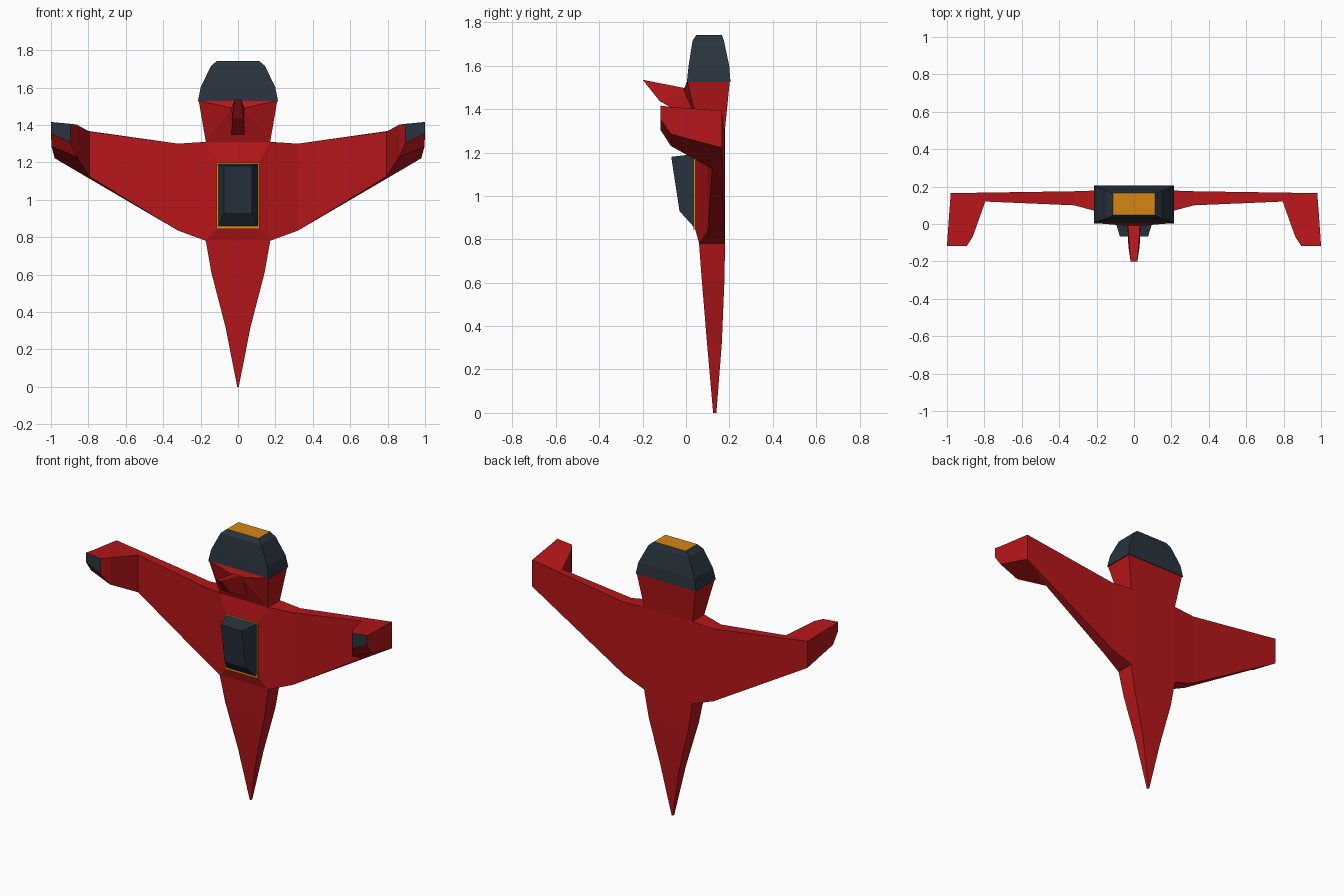
import bpy, bmesh

if "Cube" in bpy.data.objects:
    bpy.data.objects.remove(bpy.data.objects["Cube"])


def material(name, rgb):
    m = bpy.data.materials.new(name)
    m.diffuse_color = (*rgb, 1)
    m.use_nodes = True
    m.node_tree.nodes["Principled BSDF"].inputs["Base Color"].default_value = m.diffuse_color
    return m


RED = material("red_paint", (0.47, 0.008, 0.01))
DARK = material("dark_grey", (0.022, 0.034, 0.048))
GOLD = material("amber", (0.68, 0.24, 0.008))


def finish(name, bm, mats, mirror=False):
    bmesh.ops.recalc_face_normals(bm, faces=bm.faces)
    me = bpy.data.meshes.new(name)
    bm.to_mesh(me)
    bm.free()
    for m in mats:
        me.materials.append(m)
    ob = bpy.data.objects.new(name, me)
    bpy.context.collection.objects.link(ob)
    if mirror:
        ob.modifiers.new("Mirror", 'MIRROR').use_axis = (True, False, False)
    return ob


def loft(name, sections, mats, mirror=False):
    """Skin matching point loops; the end cap takes the last material."""
    bm = bmesh.new()
    rings = [[bm.verts.new(p) for p in s] for s in sections]
    for a, b in zip(rings, rings[1:]):
        for i in range(len(a)):
            j = (i + 1) % len(a)
            bm.faces.new((a[i], a[j], b[j], b[i]))
    bm.faces.new(rings[0])
    bm.faces.new(rings[-1]).material_index = len(mats) - 1
    return finish(name, bm, mats, mirror)


def hull(name, half_points, mats):
    """Convex solid from points mirrored over x = 0."""
    bm = bmesh.new()
    for x, y, z in half_points:
        bm.verts.new((x, y, z))
        bm.verts.new((-x, y, z))
    bmesh.ops.convex_hull(bm, input=bm.verts[:])
    bmesh.ops.dissolve_limit(bm, angle_limit=0.01, verts=bm.verts[:], edges=bm.edges[:])
    return finish(name, bm, mats)


def flat(z, hx, y0, y1):
    """Horizontal rectangle."""
    return [(-hx, y0, z), (hx, y0, z), (hx, y1, z), (-hx, y1, z)]


def upright(y, hx, z0, z1):
    """Rectangle facing the front."""
    return [(-hx, y, z0), (hx, y, z0), (hx, y, z1), (-hx, y, z1)]


# Nose and body
loft("fuselage", [flat(0, .004, .125, .14), flat(.32, .067, .097, .165),
                  flat(.61, .142, .073, .177), flat(.78, .172, .06, .18),
                  flat(1.31, .172, .06, .18)], [RED])

# Raised cockpit surround, amber frame and canopy
loft("cockpit_surround", [upright(.061, .172, .78, 1.31),
                          upright(.042, .113, .847, 1.2)], [RED])
loft("canopy_frame", [upright(.05, .115, .845, 1.2),
                      upright(.034, .115, .845, 1.2)], [GOLD])
loft("canopy", [upright(.04, .108, .852, 1.193),
                [(-.075, -.03, .93), (.075, -.03, .93),
                 (.075, -.068, 1.18), (-.075, -.068, 1.18)]], [DARK])

# Flared neck with a ridge in front, and the fin growing out of it
hull("neck", [(.172, .06, 1.31), (.172, .18, 1.31), (.21, .005, 1.53),
              (.21, .202, 1.53), (.03, -.01, 1.49)], [RED])
hull("fin", [(.035, .03, 1.49), (.035, -.005, 1.49), (.018, -.2, 1.535),
             (.03, -.12, 1.435), (.035, .06, 1.34)], [RED])

# Engine with glowing outlet
loft("engine", [flat(1.525, .215, .004, .205), flat(1.6, .2, .012, .199),
                flat(1.715, .145, .03, .175), flat(1.742, .113, .048, .165)],
     [DARK, GOLD])

# Wings with forward-bent tips: bottom front, bottom back, top back, top front
loft("wing", [
    [(.17, .06, .78), (.17, .18, .78), (.17, .18, 1.31), (.17, .06, 1.31)],
    [(.32, .1, .835), (.32, .175, .835), (.32, .175, 1.3), (.32, .1, 1.3)],
    [(.795, .12, 1.125), (.98, .165, 1.222), (.98, .165, 1.393), (.795, .12, 1.365)],
    [(.863, -.07, 1.23), (.997, -.07, 1.285), (.997, -.07, 1.41), (.863, -.07, 1.402)],
    [(.895, -.118, 1.305), (1, -.118, 1.355), (1, -.118, 1.416), (.895, -.118, 1.406)],
], [RED, DARK], mirror=True)
